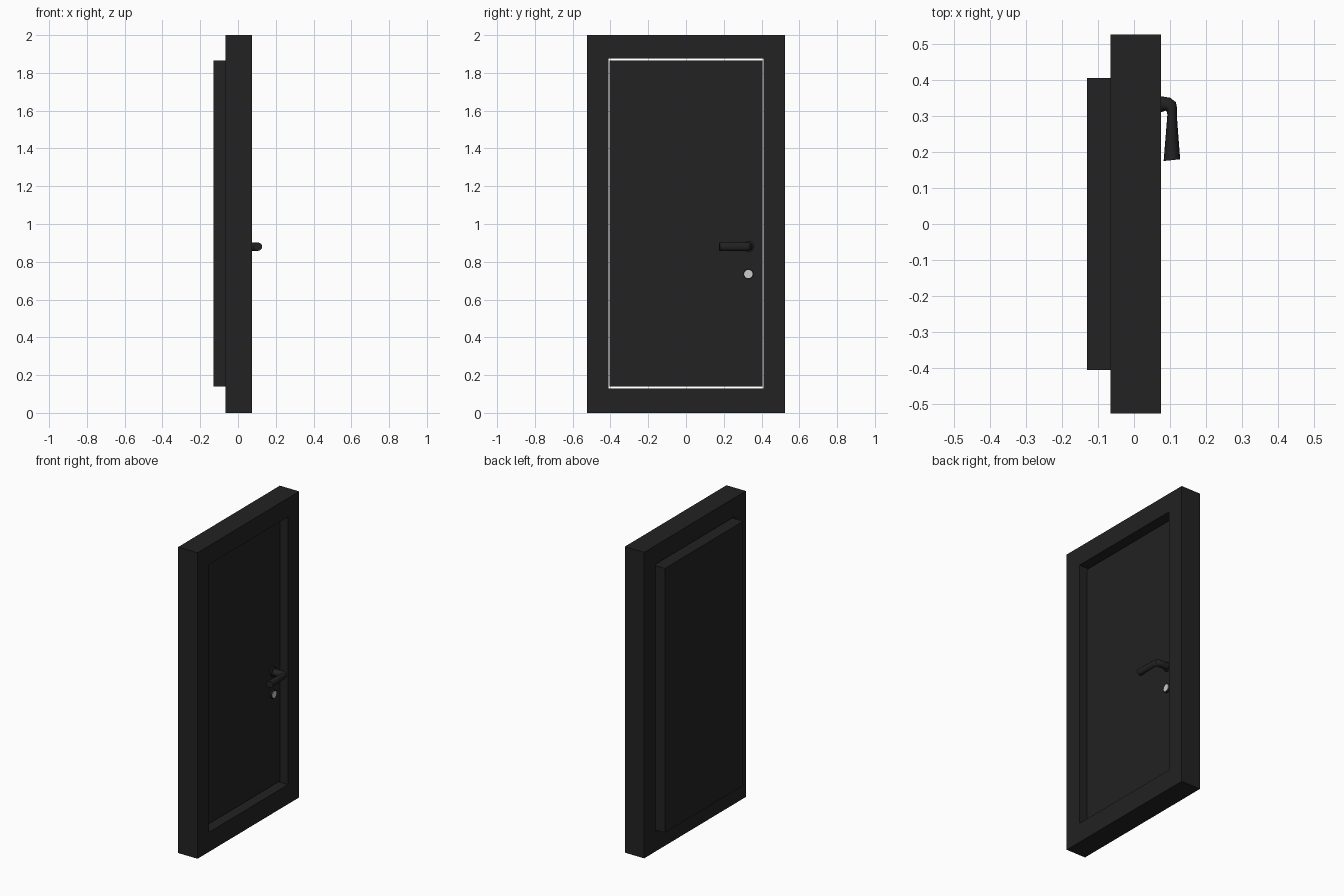
import bpy, bmesh
from math import sin, cos, pi, radians

if "Cube" in bpy.data.objects:
    bpy.data.objects.remove(bpy.data.objects["Cube"])

dark = bpy.data.materials.new("dark_paint")
dark.diffuse_color = (0.016, 0.016, 0.016, 1)
dark.use_nodes = True
dark.node_tree.nodes["Principled BSDF"].inputs["Base Color"].default_value = dark.diffuse_color


def finish(name, bm, mat=dark, smooth=False):
    bmesh.ops.recalc_face_normals(bm, faces=bm.faces)
    me = bpy.data.meshes.new(name)
    bm.to_mesh(me)
    bm.free()
    ob = bpy.data.objects.new(name, me)
    bpy.context.collection.objects.link(ob)
    if mat:
        me.materials.append(mat)
    if smooth:
        bpy.ops.object.select_all(action='DESELECT')
        ob.select_set(True)
        bpy.context.view_layer.objects.active = ob
        bpy.ops.object.shade_smooth_by_angle(angle=radians(35))
    return ob


def loft(name, rings, closed=False, mat=dark, smooth=False):
    """Skin matching point rings; join last to first if closed, else cap the ends."""
    bm = bmesh.new()
    vs = [[bm.verts.new(p) for p in r] for r in rings]
    n = len(vs[0])
    pairs = list(zip(vs, vs[1:])) + ([(vs[-1], vs[0])] if closed else [])
    for a, b in pairs:
        for i in range(n):
            j = (i + 1) % n
            bm.faces.new((a[i], a[j], b[j], b[i]))
    if not closed:
        bm.faces.new(vs[0])
        bm.faces.new(vs[-1])
    return finish(name, bm, mat, smooth)


def rect(x, y, z0, z1):
    return [(x, -y, z0), (x, y, z0), (x, y, z1), (x, -y, z1)]


def disc(name, y, z, r, x0, x1, mat=dark):
    ring = lambda x: [(x, y + r * cos(2 * pi * i / 32), z + r * sin(2 * pi * i / 32)) for i in range(32)]
    return loft(name, [ring(x0), ring(x1)], mat=mat, smooth=True)


# Door frame with rectangular opening
XB, XF = -0.065, 0.075
loft("door_frame", [rect(XB, 0.525, 0, 2), rect(XF, 0.525, 0, 2),
                    rect(XF, 0.409, 0.128, 1.877), rect(XB, 0.409, 0.128, 1.877)], closed=True)

# Door leaf, recessed at the front and standing proud at the back
PX = 0.02
loft("door_leaf", [rect(-0.13, 0.404, 0.139, 1.866), rect(PX, 0.404, 0.139, 1.866)])

# Lever handle: (x, y, turn angle, half width) along its path
HZ, HH = 0.88, 0.022
path = [(PX - 0.005, 0.332, 0, 0.022), (0.075, 0.332, 0, 0.022), (0.091, 0.331, 25, 0.021),
        (0.101, 0.326, 52, 0.019), (0.105, 0.316, 75, 0.015), (0.1055, 0.303, 90, 0.013),
        (0.105, 0.177, 84, 0.023)]
rings = []
for x, y, a, w in path:
    a = radians(a)
    rings.append([(x + w * cos(t) * sin(a), y + w * cos(t) * cos(a), HZ + HH * sin(t))
                  for t in (2 * pi * i / 24 for i in range(24))])
loft("lever_handle", rings, smooth=True)
disc("handle_rosette", 0.332, HZ, 0.03, PX - 0.005, PX + 0.01)

# Lock with dark collar and grey cylinder face
disc("lock_collar", 0.33, 0.735, 0.028, PX - 0.005, PX + 0.01)
disc("lock_cylinder", 0.33, 0.735, 0.022, PX, PX + 0.013, mat=None)
